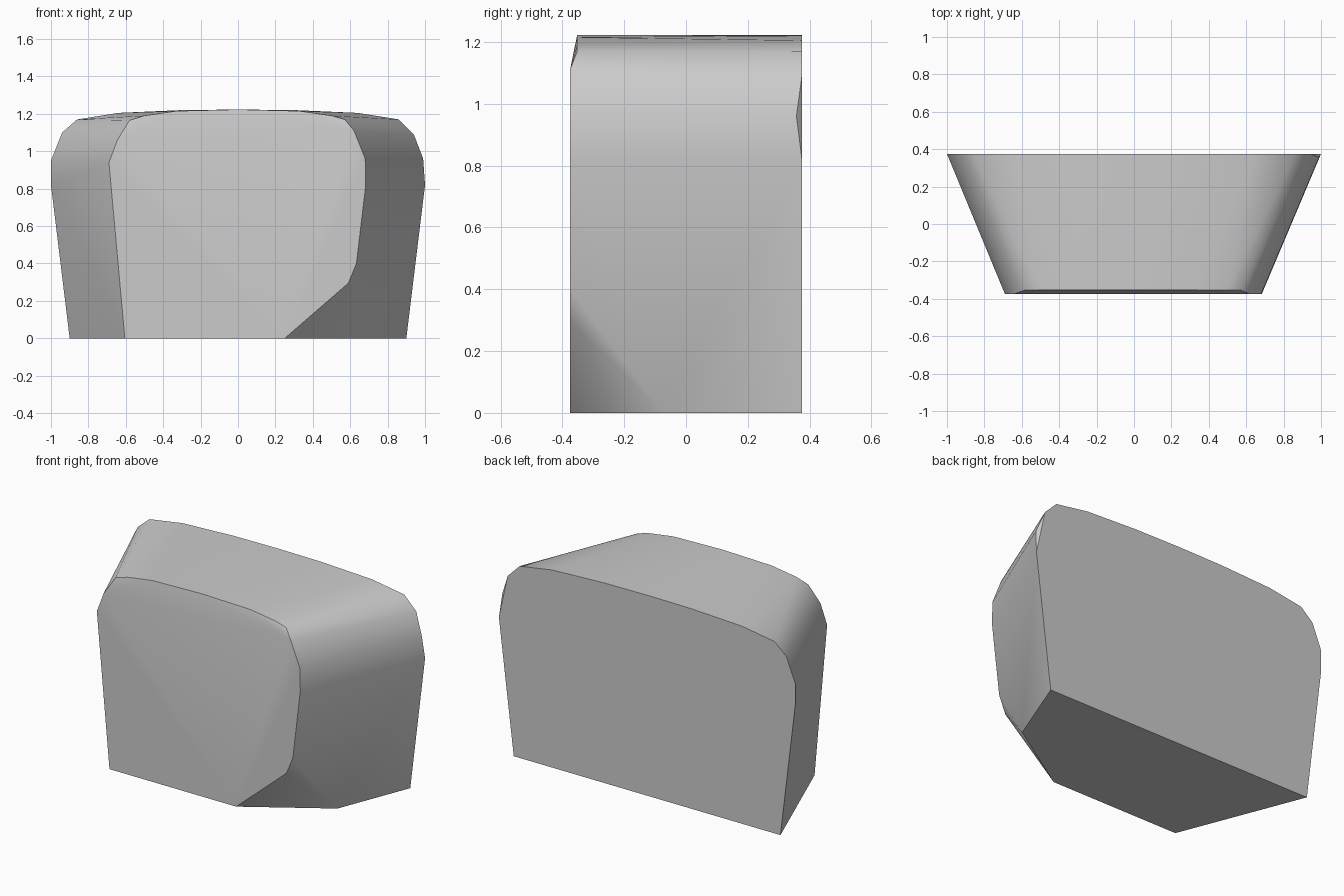
import bpy
import bmesh
import math

cube = bpy.data.objects.get("Cube")
if cube:
    bpy.data.objects.remove(cube, do_unlink=True)

BACK, FRONT = 0.375, -0.375

# Domed outlines (x, z) of the wide back and the narrow front
back_outline = [
    (0.9, 0), (1, 0.82), (0.94, 1.09), (0.86, 1.17), (0.64, 1.205), (0.3, 1.22),
    (0, 1.223), (-0.3, 1.22), (-0.64, 1.205), (-0.86, 1.17), (-0.94, 1.1),
    (-1, 0.95), (-1, 0.82), (-0.9, 0),
]
front_outline = [
    (0.25, 0), (0.59, 0.295), (0.633, 0.4), (0.683, 0.82), (0.68, 0.96),
    (0.62, 1.11), (-0.645, 1.06), (-0.69, 0.94), (-0.605, 0),
]
# Top edge of the front, set slightly back
front_top = [
    (0.57, 1.17), (0.5, 1.19), (0.33, 1.215), (0, 1.223),
    (-0.33, 1.215), (-0.5, 1.19), (-0.58, 1.165),
]

points = [(x, BACK, z) for x, z in back_outline]
points += [(x, FRONT, z) for x, z in front_outline]
points += [(x, -0.352, z) for x, z in front_top]
points.append((0.99, 0.357, 0.96))    # shallow chip on the back edge
points.append((0.723, -0.075, 0))     # far end of the cut bottom corner

# Wrap the outlines in one convex block
bm = bmesh.new()
for p in points:
    bm.verts.new(p)
hull = bmesh.ops.convex_hull(bm, input=bm.verts[:])
spare = {g for key in ("geom_interior", "geom_unused") for g in hull[key]
         if isinstance(g, bmesh.types.BMVert)}
bmesh.ops.delete(bm, geom=list(spare), context='VERTS')
bmesh.ops.recalc_face_normals(bm, faces=bm.faces[:])
mesh = bpy.data.meshes.new("domed_block")
bm.to_mesh(mesh)
bm.free()

# Plain grey material
grey = bpy.data.materials.new("plain_grey")
grey.use_nodes = True
colour = (0.6, 0.6, 0.6, 1)
grey.diffuse_color = colour
grey.node_tree.nodes["Principled BSDF"].inputs["Base Color"].default_value = colour
mesh.materials.append(grey)

block = bpy.data.objects.new("domed_block", mesh)
bpy.context.collection.objects.link(block)
bpy.ops.object.select_all(action='DESELECT')
block.select_set(True)
bpy.context.view_layer.objects.active = block
bpy.ops.object.shade_smooth_by_angle(angle=math.radians(40))
